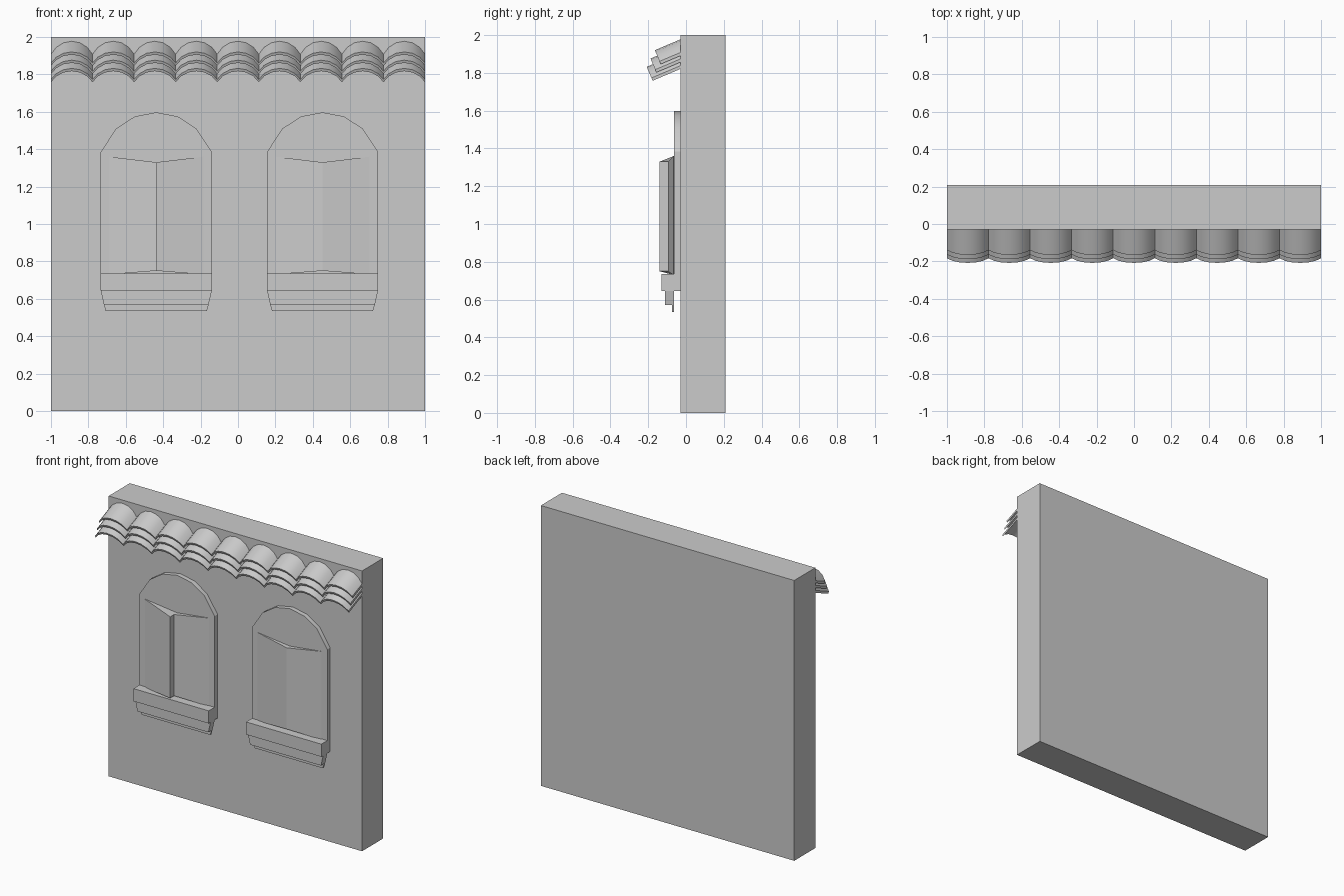
import bpy, bmesh, math
from mathutils import Vector

if "Cube" in bpy.data.objects:
    bpy.data.objects.remove(bpy.data.objects["Cube"])


def add_mesh(name, verts, faces, smooth=False):
    me = bpy.data.meshes.new(name)
    me.from_pydata(verts, [], faces)
    bm = bmesh.new()
    bm.from_mesh(me)
    bmesh.ops.recalc_face_normals(bm, faces=bm.faces)
    bm.to_mesh(me)
    bm.free()
    ob = bpy.data.objects.new(name, me)
    bpy.context.collection.objects.link(ob)
    if smooth:
        bpy.ops.object.select_all(action='DESELECT')
        ob.select_set(True)
        bpy.context.view_layer.objects.active = ob
        bpy.ops.object.shade_smooth_by_angle(angle=math.radians(30))
    return ob


def prism(name, ring_a, ring_b, smooth=False):
    """Solid between two matching closed rings."""
    n = len(ring_a)
    faces = [list(range(n)), list(range(n, 2 * n))]
    faces += [[i, (i + 1) % n, n + (i + 1) % n, n + i] for i in range(n)]
    return add_mesh(name, list(ring_a) + list(ring_b), faces, smooth)


def front_panel(name, outline, y0, y1, smooth=False):
    """Outline in x, z given thickness from y0 to y1."""
    return prism(name, [(x, y0, z) for x, z in outline],
                 [(x, y1, z) for x, z in outline], smooth)


# Wall
front_panel("wall", [(-1, 0), (1, 0), (1, 2), (-1, 2)], -0.03, 0.208)

# Three overlapping rows of curved roof tiles
COLUMNS, SEGS, SAG, THICK = 9, 6, 0.064, 0.016
half = 1 / COLUMNS
radius = (half ** 2 + SAG ** 2) / (2 * SAG)
sweep = math.asin(half / radius)
slope = math.radians(23)
down = Vector((0, -math.cos(slope), -math.sin(slope)))
normal = Vector((0, -math.sin(slope), math.cos(slope)))


def tile(name, cx, tip_y, tip_z):
    tip = Vector((cx, tip_y, tip_z))
    back = tip - down * ((tip_y + 0.01) / down.y)
    back = tip + down * ((0.0 - tip_y) / down.y)
    verts = []
    for i in range(SEGS + 1):
        a = sweep * (2 * i / SEGS - 1)
        side = Vector((radius * math.sin(a), 0, 0))
        drop = radius * (1 - math.cos(a))
        for end in (tip, back):
            for d in (drop, drop + THICK):
                verts.append(end + side - normal * d)
    faces = [[0, 1, 3, 2], [4 * SEGS + k for k in (0, 1, 3, 2)]]
    for i in range(SEGS):
        p, q = 4 * i, 4 * i + 4
        for u, v in ((0, 1), (1, 3), (3, 2), (2, 0)):
            faces.append([p + u, p + v, q + v, q + u])
    add_mesh(name, verts, faces, True)


for row, (y, z) in enumerate([(-0.165, 1.92), (-0.188, 1.876), (-0.208, 1.832)]):
    for c in range(COLUMNS):
        tile(f"roof_tile_{row}_{c}", -1 + half * (2 * c + 1), y, z)


# Shutter leaf: hinged at the side, tapering toward the middle
def shutter(name, cx, sign, out_y):
    hinge = cx + sign * 0.252
    ring_bottom = [(hinge, -0.05, 0.73), (hinge, -0.065, 0.73),
                   (cx, out_y, 0.75), (cx, -0.05, 0.75)]
    ring_top = [(x, y, 1.36 if x == hinge else 1.33) for x, y, z in ring_bottom]
    prism(name, ring_bottom, ring_top)


# Windows: arched panel, two shutters, stepped sill
def window(label, cx, left_out):
    arch = [(0.297, 1.385), (0.215, 1.51), (0.115, 1.575), (0, 1.597)]
    right = [(0.297, 0.69)] + arch
    outline = right + [(-x, z) for x, z in reversed(right) if x]
    front_panel(label + "_arched_panel", [(cx + x, z) for x, z in outline],
                -0.063, -0.02, True)
    shutter(label + "_left_shutter", cx, -1, left_out)
    shutter(label + "_right_shutter", cx, 1, -0.096)
    steps = [("sill", 0.297, 0.735, 0.297, 0.645, -0.13, -0.02),
             ("sill_moulding", 0.297, 0.645, 0.28, 0.57, -0.11, -0.063),
             ("sill_lip", 0.28, 0.57, 0.27, 0.535, -0.075, -0.063)]
    for part, w1, z1, w0, z0, y0, y1 in steps:
        front_panel(f"{label}_{part}", [(cx - w0, z0), (cx + w0, z0),
                                        (cx + w1, z1), (cx - w1, z1)], y0, y1)


window("left_window", -0.437, -0.14)
window("right_window", 0.452, -0.096)
